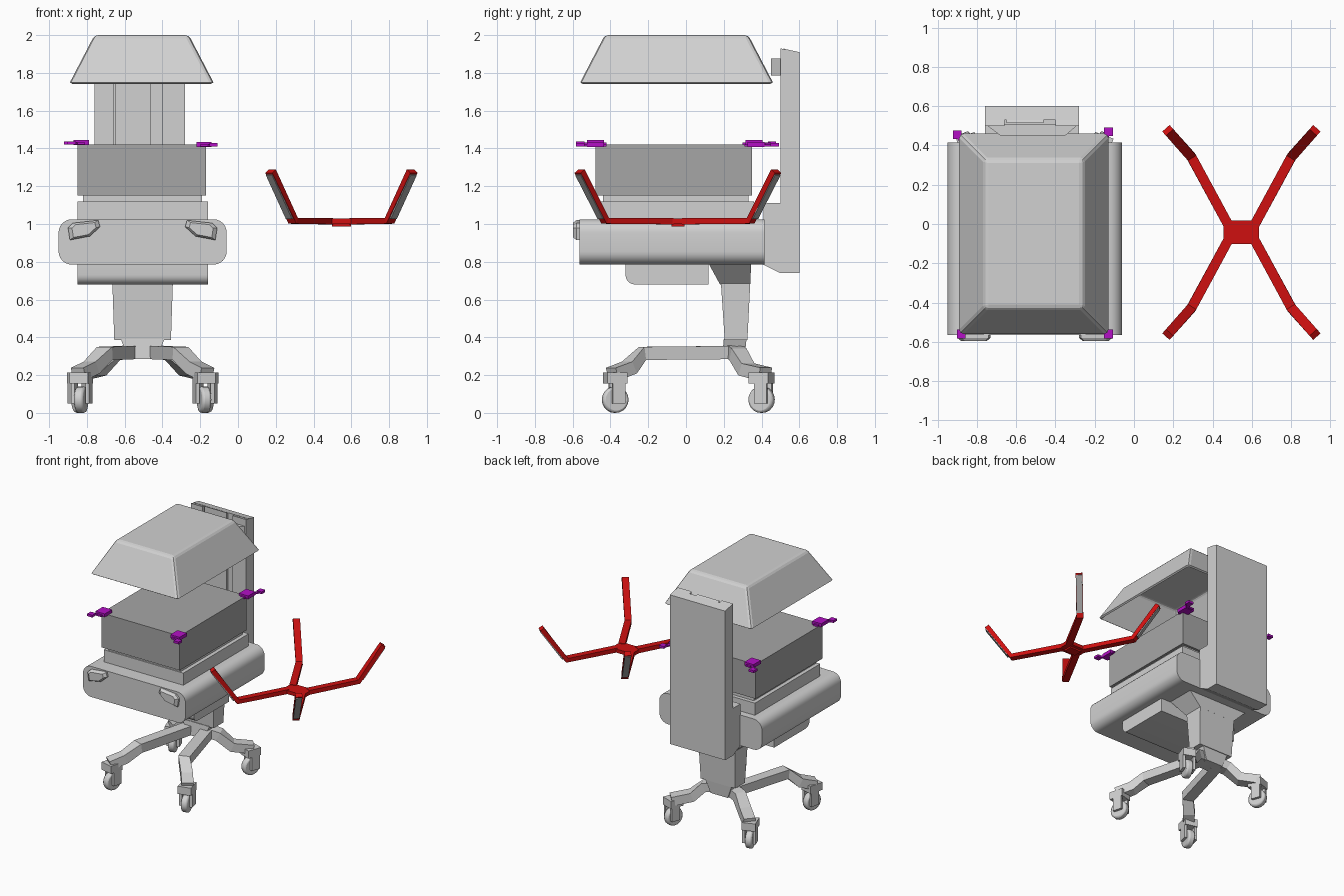
import bpy, bmesh, math
from mathutils import Vector, Matrix

old = bpy.data.objects.get("Cube")
if old:
    bpy.data.objects.remove(old)


def material(name, r, g, b):
    m = bpy.data.materials.new(name)
    m.use_nodes = True
    m.diffuse_color = (r, g, b, 1)
    m.node_tree.nodes["Principled BSDF"].inputs["Base Color"].default_value = (r, g, b, 1)
    return m


LIGHT = material("light_grey", 0.64, 0.64, 0.64)
DARK = material("chamber_grey", 0.38, 0.38, 0.38)
RED = material("red", 0.62, 0.005, 0.005)
PURPLE = material("purple", 0.45, 0.005, 0.56)
CX = -0.505  # centre line of the cart


def finish(name, bm, mat, smooth=False):
    bmesh.ops.recalc_face_normals(bm, faces=bm.faces)
    me = bpy.data.meshes.new(name)
    bm.to_mesh(me)
    bm.free()
    me.materials.append(mat)
    ob = bpy.data.objects.new(name, me)
    bpy.context.collection.objects.link(ob)
    if smooth:
        bpy.ops.object.select_all(action='DESELECT')
        ob.select_set(True)
        bpy.context.view_layer.objects.active = ob
        bpy.ops.object.shade_smooth_by_angle(angle=math.radians(35))
    return ob


def loft(name, rings, mat, caps=(True, True), smooth=False):
    """Skin matching rings of points."""
    bm = bmesh.new()
    vs = [[bm.verts.new(p) for p in ring] for ring in rings]
    n = len(vs[0])
    for a, b in zip(vs, vs[1:]):
        for i in range(n):
            j = (i + 1) % n
            bm.faces.new((a[i], a[j], b[j], b[i]))
    if caps[0]:
        bm.faces.new(vs[0])
    if caps[1]:
        bm.faces.new(vs[-1])
    return finish(name, bm, mat, smooth)


def rect(x0, x1, y0, y1, z):
    return [(x0, y0, z), (x1, y0, z), (x1, y1, z), (x0, y1, z)]


def box(name, x0, x1, y0, y1, z0, z1, mat=LIGHT):
    return loft(name, [rect(x0, x1, y0, y1, z) for z in (z0, z1)], mat)


def side_prism(name, yz, x0, x1, mat=LIGHT, smooth=False):
    return loft(name, [[(x, y, z) for y, z in yz] for x in (x0, x1)], mat, smooth=smooth)


def beam(name, path, w, h, mat):
    """Rectangular bar along a path, kept level sideways."""
    pts = [Vector(p) for p in path]
    rings = []
    for i, p in enumerate(pts):
        t = (pts[min(i + 1, len(pts) - 1)] - pts[max(i - 1, 0)]).normalized()
        side = t.cross(Vector((0, 0, 1))).normalized() * w / 2
        up = side.normalized().cross(t) * h / 2
        rings.append([p - side - up, p + side - up, p + side + up, p - side + up])
    return loft(name, rings, mat)


def bevel(ob, width, segments):
    b = ob.modifiers.new("bevel", 'BEVEL')
    b.width, b.segments, b.limit_method = width, segments, 'ANGLE'


# Hood: hollow tapered shell
hood = loft("hood", [rect(-0.89, -0.13, -0.56, 0.46, 1.75),
                     rect(-0.76, -0.26, -0.43, 0.33, 2.0)], LIGHT, (False, True))
bevel(hood, 0.02, 2)
shell = hood.modifiers.new("shell", 'SOLIDIFY')
shell.thickness = 0.015

# Rear column: back slab, foot and front rails
side_prism("column", [(0.53, 1.925), (0.6, 1.91), (0.6, 0.74), (0.5, 0.74), (0.41, 0.785),
                      (0.41, 1.11), (0.53, 1.11)], -0.76, -0.28)
for name, x0, x1, y0 in (("rail_right", -0.76, -0.66, 0.5), ("rail_middle", -0.65, -0.46, 0.515),
                         ("rail_left", -0.4, -0.28, 0.5)):
    side_prism(name, [(y0, 1.1), (0.54, 1.1), (0.54, 1.92), (y0, 1.93)], x0, x1)
plan = [(-0.76, 0.51), (-0.68, 0.45), (-0.35, 0.45), (-0.28, 0.51)]
loft("hood_bracket", [[(x, y, z) for x, y in plan] for z in (1.785, 1.875)], LIGHT)

# Chamber and tray
box("chamber", -0.85, -0.17, -0.48, 0.35, 1.15, 1.42, DARK)
box("chamber_ledge", -0.82, -0.19, -0.44, 0.33, 1.11, 1.15)
box("tray", -0.85, -0.16, -0.45, 0.36, 1.02, 1.12)

# Body: rounded section run from front to back
section = []
for cx, cz, a0 in ((-0.13, 0.955, 0), (-0.88, 0.955, 90), (-0.88, 0.855, 180), (-0.13, 0.855, 270)):
    for k in range(7):
        a = math.radians(a0 + 15 * k)
        section.append((cx + 0.07 * math.cos(a), cz + 0.07 * math.sin(a)))
loft("body", [[(x, y, z) for x, z in section] for y in (-0.565, 0.415)], LIGHT, smooth=True)

# Front grips, drawer and neck
grip = [(0.395, 0.98), (0.37, 1.005), (0.235, 1.02), (0.225, 0.985), (0.28, 0.935), (0.385, 0.915)]
for s, name in ((-1, "grip_right"), (1, "grip_left")):
    def ring(y, k):
        return [(CX + s * (0.31 + (u - 0.31) * k), y, 0.97 + (z - 0.97) * k) for u, z in grip]
    loft(name, [ring(-0.55, 1), ring(-0.58, 1), ring(-0.597, 0.75)], LIGHT)
curve = [(-0.27 - 0.05 * math.sin(math.radians(a)), 0.73 - 0.05 * math.cos(math.radians(a)))
         for a in range(0, 91, 15)]
side_prism("drawer", [(0.12, 0.79), (0.12, 0.68)] + curve + [(-0.32, 0.79)], -0.85, -0.16,
           smooth=True)
loft("neck", [rect(-0.66, -0.35, 0.18, 0.34, 0.68), rect(-0.77, -0.24, 0.12, 0.345, 0.79)], LIGHT)
loft("pillar", [rect(-0.655, -0.355, 0.205, 0.325, 0.385),
                rect(-0.665, -0.345, 0.185, 0.34, 0.685)], LIGHT)
loft("base_hub", [rect(-0.58, -0.43, 0.19, 0.31, 0.285),
                  rect(-0.62, -0.39, 0.2, 0.32, 0.39)], LIGHT)


# Casters: wheel, two fork cheeks and a hood
def caster(name, x, y, turn):
    place = Matrix.Translation((x, y, 0.07)) @ Matrix.Rotation(turn, 4, 'Z')
    bm = bmesh.new()
    bmesh.ops.create_cone(bm, cap_ends=True, segments=20, radius1=0.07, radius2=0.07, depth=0.05,
                          matrix=place @ Matrix.Rotation(math.pi / 2, 4, 'Y'))
    bevel(finish(name + "_wheel", bm, LIGHT, True), 0.012, 2)
    bm = bmesh.new()
    for off, size in (((-0.04, 0.01, 0.045), (0.02, 0.07, 0.13)),
                      ((0.04, 0.01, 0.045), (0.02, 0.07, 0.13)),
                      ((0, 0, 0.115), (0.1, 0.11, 0.06))):
        bmesh.ops.create_cube(bm, size=1, matrix=place @ Matrix.Translation(off)
                              @ Matrix.Diagonal((*size, 1)))
    finish(name + "_fork", bm, LIGHT)


# Legs
for s, side in ((-1, "right"), (1, "left")):
    beam("front_leg_" + side, [(CX + s * 0.06, 0.28, 0.32), (CX + s * 0.2, -0.23, 0.315),
                               (CX + s * 0.27, -0.3, 0.24), (CX + s * 0.34, -0.39, 0.205)],
         0.085, 0.07, LIGHT)
    beam("rear_leg_" + side, [(CX + s * 0.05, 0.25, 0.33), (CX + s * 0.15, 0.275, 0.31),
                              (CX + s * 0.23, 0.32, 0.23), (CX + s * 0.34, 0.42, 0.205)],
         0.085, 0.07, LIGHT)
    caster("front_caster_" + side, CX + s * 0.325, -0.375, s * 0.25)
    caster("rear_caster_" + side, CX + s * 0.335, 0.4, -s * 0.35)

# Corner clips: block on the chamber, arm and square end pad
for name, x, y, bx, by, z in (("front_right", -0.88, -0.56, -0.83, -0.48, 1.42),
                              ("front_left", -0.13, -0.56, -0.18, -0.48, 1.41),
                              ("rear_right", -0.9, 0.455, -0.83, 0.36, 1.42),
                              ("rear_left", -0.13, 0.47, -0.18, 0.37, 1.41)):
    box("clip_block_" + name, bx - 0.04, bx + 0.04, by - 0.045, by + 0.045, z - 0.002, z + 0.025,
        PURPLE)
    beam("clip_arm_" + name, [(bx, by, z + 0.006), (x, y, z + 0.006)], 0.025, 0.01, PURPLE)
    box("clip_pad_" + name, x - 0.022, x + 0.022, y - 0.022, y + 0.022, z, z + 0.018, PURPLE)
    box("clip_foot_" + name, bx - 0.02, bx + 0.02, by - 0.06, by + 0.06, z, z + 0.012, PURPLE)

# Red holder: centre plate, knob and four bent arms
hx, hy = 0.547, -0.043
box("holder_plate", hx - 0.09, hx + 0.09, hy - 0.06, hy + 0.06, 1.0, 1.028, RED)
box("holder_knob", hx - 0.05, hx + 0.05, hy - 0.035, hy + 0.035, 0.988, 1.002, RED)
for sx, xn in ((-1, "right"), (1, "left")):
    for sy, yn in ((-1, "front"), (1, "rear")):
        bend = (hx + sx * 0.255, hy + sy * 0.385, 1.017)
        tip = (hx + sx * 0.375, hy + sy * 0.52, 1.28)
        name = yn + "_" + xn
        beam("holder_arm_" + name, [(hx + sx * 0.065, hy + sy * 0.035, 1.015), bend, tip],
             0.05, 0.034, RED)
        # grey pad under the raised end
        out = Vector((sx * 0.66, sy * 0.75, -0.6)).normalized() * 0.018
        a, b = Vector(bend), Vector(tip)
        beam("holder_pad_" + name, [a.lerp(b, 0.08) + out, a.lerp(b, 0.96) + out],
             0.044, 0.009, DARK)
